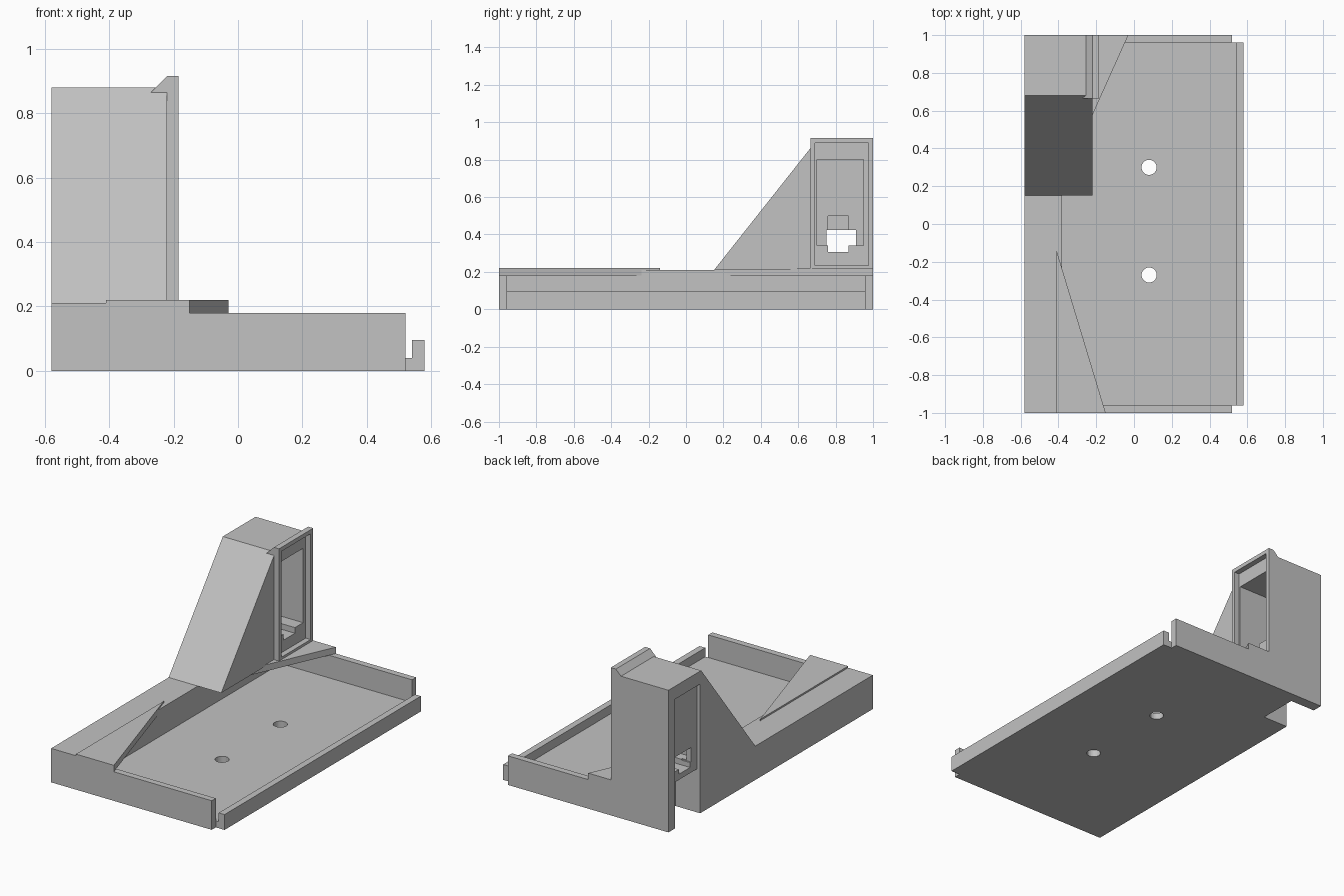
import bpy
import bmesh
from mathutils import Vector

if "Cube" in bpy.data.objects:
    bpy.data.objects.remove(bpy.data.objects["Cube"], do_unlink=True)

grey = bpy.data.materials.new("plain_grey")
grey.use_nodes = True
colour = (0.54, 0.54, 0.54, 1)
grey.diffuse_color = colour
grey.node_tree.nodes["Principled BSDF"].inputs["Base Color"].default_value = colour


def prism(name, outline, axis, low, high):
    """Extrude a 2D outline along an axis; outline holds the other two axes in order."""
    bm = bmesh.new()

    def place(p, d):
        c = list(p)
        c.insert("xyz".index(axis), d)
        return bm.verts.new(c)

    face = bm.faces.new([place(p, low) for p in outline])
    grown = bmesh.ops.extrude_face_region(bm, geom=[face])
    step = Vector([(high - low) * (a == axis) for a in "xyz"])
    bmesh.ops.translate(bm, vec=step,
                        verts=[v for v in grown["geom"] if isinstance(v, bmesh.types.BMVert)])
    bmesh.ops.recalc_face_normals(bm, faces=bm.faces[:])
    mesh = bpy.data.meshes.new(name)
    bm.to_mesh(mesh)
    bm.free()
    mesh.materials.append(grey)
    obj = bpy.data.objects.new(name, mesh)
    bpy.context.collection.objects.link(obj)
    return obj


def box(name, x, y, z):
    return prism(name, [(x[0], y[0]), (x[1], y[0]), (x[1], y[1]), (x[0], y[1])], "z", *z)


def cut(obj, cutters):
    """Subtract each cutter, then discard it."""
    for cutter in cutters:
        mod = obj.modifiers.new("cut", "BOOLEAN")
        mod.operation, mod.solver, mod.object = "DIFFERENCE", "EXACT", cutter
        bpy.context.view_layer.objects.active = obj
        bpy.ops.object.modifier_apply(modifier=mod.name)
        bpy.data.objects.remove(cutter, do_unlink=True)


# Tray floor with two screw holes
floor = box("tray_floor", (-0.38, 0.58), (-0.96, 0.96), (0, 0.04))
holes = []
for y in (0.30, -0.27):
    bpy.ops.mesh.primitive_cylinder_add(vertices=32, radius=0.04, depth=0.3, location=(0.08, y, 0))
    holes.append(bpy.context.object)
cut(floor, holes)

# Tray walls and side lip
box("front_wall", (-0.38, 0.52), (-1, -0.96), (0, 0.18))
box("back_wall", (-0.38, 0.52), (0.96, 1), (0, 0.18))
box("side_lip", (0.54, 0.58), (-0.96, 0.96), (0.04, 0.095))

# Raised side block and the two corner plates
box("side_block", (-0.58, -0.38), (-1, 0.68), (0, 0.21))
prism("front_corner_plate", [(-0.41, -1), (-0.15, -1), (-0.41, -0.14)], "z", 0.18, 0.22)
prism("back_corner_plate", [(-0.38, 0.22), (-0.03, 1), (-0.38, 1)], "z", 0.18, 0.22)

# Sloped brace in front of the tower
prism("brace", [(0.15, 0.21), (0.68, 0.21), (0.68, 0.88)], "x", -0.58, -0.22)

# Hollow tower: inner cavity, cable channel, socket opening and outer slot
tower = prism("tower", [(-0.58, 0), (-0.38, 0), (-0.38, 0.18), (-0.22, 0.18),
                        (-0.22, 0.88), (-0.58, 0.88)], "y", 0.68, 1)
cut(tower, [
    box("cavity", (-0.53, -0.1), (0.70, 0.95), (0.34, 0.80)),
    box("channel", (-0.54, -0.1), (0.76, 0.87), (0.305, 0.5)),
    box("socket", (-0.7, -0.5), (0.75, 0.91), (0.335, 0.425)),
    box("socket_base", (-0.7, -0.5), (0.76, 0.87), (0.305, 0.4)),
    box("outer_recess", (-0.7, -0.56), (0.69, 0.935), (-0.1, 0.80)),
    box("lower_slot", (-0.7, -0.41), (0.69, 0.935), (-0.1, 0.27)),
])

# Raised frame with a hooked top around the tower window
frame = prism("window_frame", [(-0.27, 0.865), (-0.22, 0.915), (-0.185, 0.915), (-0.185, 0.2),
                               (-0.22, 0.2), (-0.22, 0.865)], "y", 0.665, 1)
cut(frame, [
    box("bezel", (-0.219, -0.1), (0.69, 0.975), (0.235, 0.89)),
    box("window", (-0.4, -0.1), (0.70, 0.95), (0.34, 0.80)),
    box("window_notch", (-0.4, -0.1), (0.76, 0.87), (0.305, 0.5)),
])
